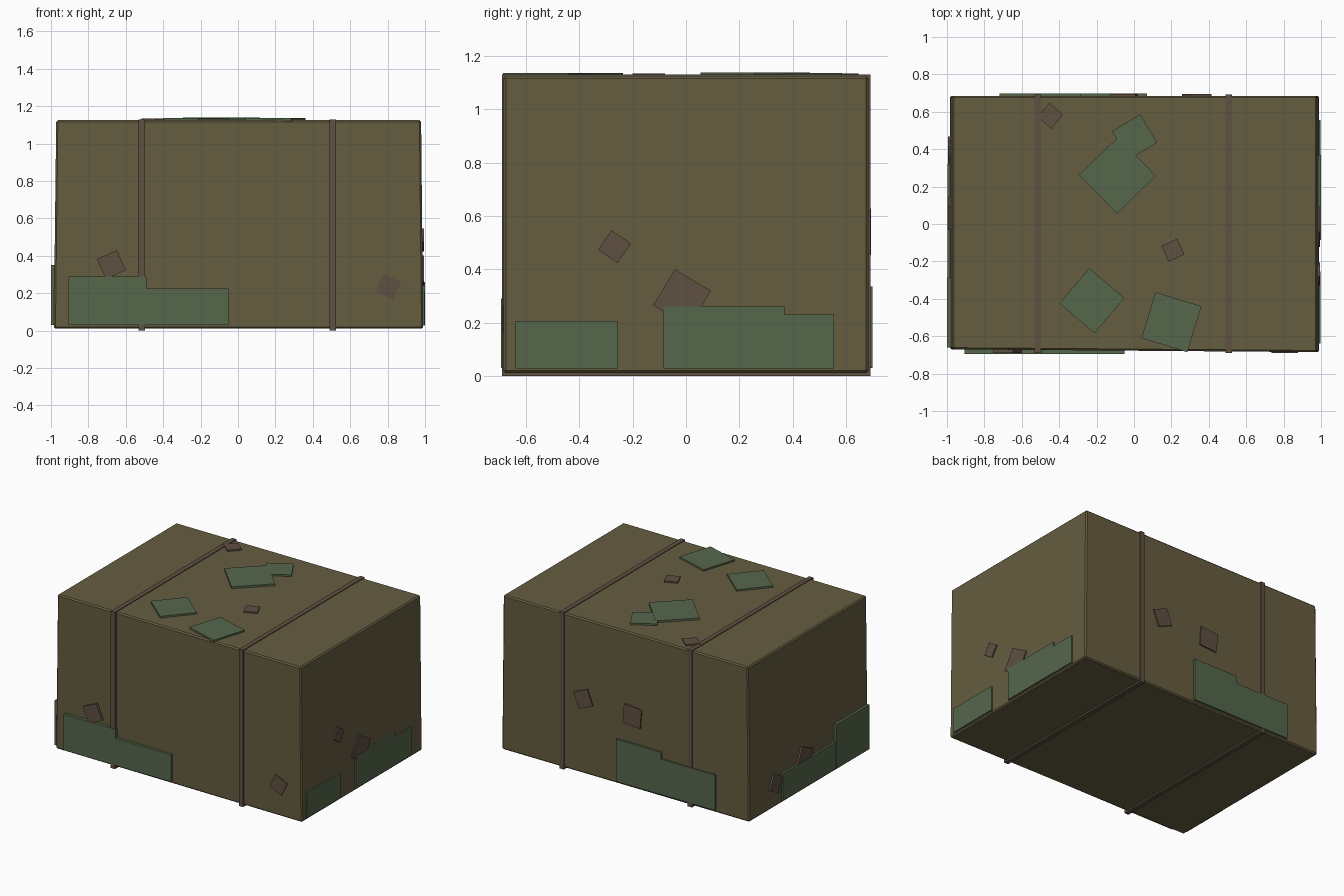
import bpy, bmesh, math
from mathutils import Matrix, Vector

if "Cube" in bpy.data.objects:
    bpy.data.objects.remove(bpy.data.objects["Cube"])


def material(name, rgb):
    m = bpy.data.materials.new(name)
    m.diffuse_color = (*rgb, 1)
    m.use_nodes = True
    m.node_tree.nodes["Principled BSDF"].inputs["Base Color"].default_value = m.diffuse_color
    return m


OLIVE = material("olive_drab", (0.130, 0.109, 0.052))
MOSS = material("moss_green", (0.092, 0.135, 0.073))
MUD = material("mud_brown", (0.115, 0.080, 0.055))


def finish(name, bm, mat):
    bmesh.ops.recalc_face_normals(bm, faces=bm.faces)
    me = bpy.data.meshes.new(name)
    bm.to_mesh(me)
    bm.free()
    me.materials.append(mat)
    ob = bpy.data.objects.new(name, me)
    bpy.context.collection.objects.link(ob)
    return ob


# Slightly warped crate body with small chamfered edges
bm = bmesh.new()
bmesh.ops.create_cube(bm, size=2)
for v in bm.verts:
    left, front, top = v.co.x < 0, v.co.y < 0, v.co.z > 0
    x = (-0.972 if left else 0.979) if top else (-0.985 if left else 0.99)
    y = (-0.670 if left else -0.685) if front else 0.685
    v.co = (x, y, 1.125 if top else 0.011)
bmesh.ops.bevel(bm, geom=bm.edges[:], offset=0.009, segments=1, affect='EDGES')
finish("crate_body", bm, OLIVE)


# Two thin straps running round the crate
def strap(name, x, w=0.034):
    bm = bmesh.new()
    rings = []
    for side in (-w / 2, w / 2):
        for y0, y1, z0, z1 in ((-0.69, 0.692, 0.0, 1.13), (-0.66, 0.67, 0.02, 1.11)):
            rings.append([bm.verts.new((x + side, y, z)) for y, z in
                          ((y0, z0), (y1, z0), (y1, z1), (y0, z1))])
    for a, b in ((0, 1), (0, 2), (1, 3), (2, 3)):
        for i in range(4):
            j = (i + 1) % 4
            bm.faces.new((rings[a][i], rings[a][j], rings[b][j], rings[b][i]))
    finish(name, bm, MUD)


strap("left_strap", -0.515)
strap("right_strap", 0.507)

# Face frames: origin on the outer plate surface, u axis, v axis, plate depth
FACES = {
    "front": ((0, -0.694, 0), (1, 0, 0), (0, 0, 1), 0.022),
    "back": ((0, 0.697, 0), (1, 0, 0), (0, 0, 1), 0.016),
    "right": ((0.998, 0, 0), (0, 1, 0), (0, 0, 1), 0.018),
    "left": ((-0.998, 0, 0), (0, 1, 0), (0, 0, 1), 0.022),
    "top": ((0, 0, 1.137), (1, 0, 0), (0, 1, 0), 0.016),
}


def plate(name, face, u, v, w, h, deg, mat, lift=0.0):
    o, U, V, depth = FACES[face]
    o, U, V = Vector(o), Vector(U), Vector(V)
    out = U.cross(V)
    if out.dot(o) < 0:
        out = -out
    c, s = math.cos(math.radians(deg)), math.sin(math.radians(deg))
    A, B = U * c + V * s, V * c - U * s
    centre = o + U * u + V * v + out * (lift - depth / 2)
    m = Matrix((A * w, B * h, out * depth)).transposed().to_4x4()
    bm = bmesh.new()
    bmesh.ops.create_cube(bm, size=1, matrix=Matrix.Translation(centre) @ m)
    finish(name, bm, mat)


# Moss strips along the foot of the sides: face, u0, u1, z0, z1, lift
for i, (f, u0, u1, z0, z1, lift) in enumerate([
        ("front", -0.905, -0.49, 0.03, 0.29, 0),
        ("front", -0.49, -0.05, 0.03, 0.225, 0),
        ("right", -0.64, -0.255, 0.028, 0.207, 0),
        ("right", -0.085, 0.37, 0.028, 0.26, 0.002),
        ("right", 0.37, 0.555, 0.028, 0.23, 0),
        ("back", -0.29, 0.07, 0.03, 0.335, 0.002),
        ("back", -0.72, -0.29, 0.03, 0.285, 0),
        ("left", -0.66, -0.285, 0.03, 0.35, 0.002),
        ("left", -0.285, 0.32, 0.03, 0.225, 0)]):
    plate(f"side_moss_{i}", f, (u0 + u1) / 2, (z0 + z1) / 2, u1 - u0, z1 - z0, 0, MOSS, lift)

# Turned moss squares on the top: x, y, size, angle, lift
for i, (u, v, s, a, lift) in enumerate([
        (-0.088, 0.26, 0.29, -46, 0.002), (0.003, 0.465, 0.176, 31, 0),
        (-0.225, -0.41, 0.247, -40.6, 0), (0.2, -0.525, 0.257, -17, 0)]):
    plate(f"top_moss_{i}", "top", u, v, s, s, a, MOSS, lift)

# Small mud chips: face, u, v, size, angle
for i, (f, u, v, s, a) in enumerate([
        ("top", -0.447, 0.578, 0.098, -41), ("top", 0.208, -0.14, 0.093, 24),
        ("front", -0.677, 0.353, 0.117, 24), ("front", 0.805, 0.235, 0.105, -27),
        ("right", -0.268, 0.485, 0.088, -34), ("right", -0.015, 0.292, 0.158, -31),
        ("back", 0.335, 0.55, 0.12, -22), ("back", -0.055, 0.53, 0.14, 5),
        ("left", 0.39, 0.18, 0.115, 30), ("left", 0.06, 0.24, 0.14, 25)]):
    plate(f"mud_chip_{i}", f, u, v, s, s, a, MUD, -0.003)
